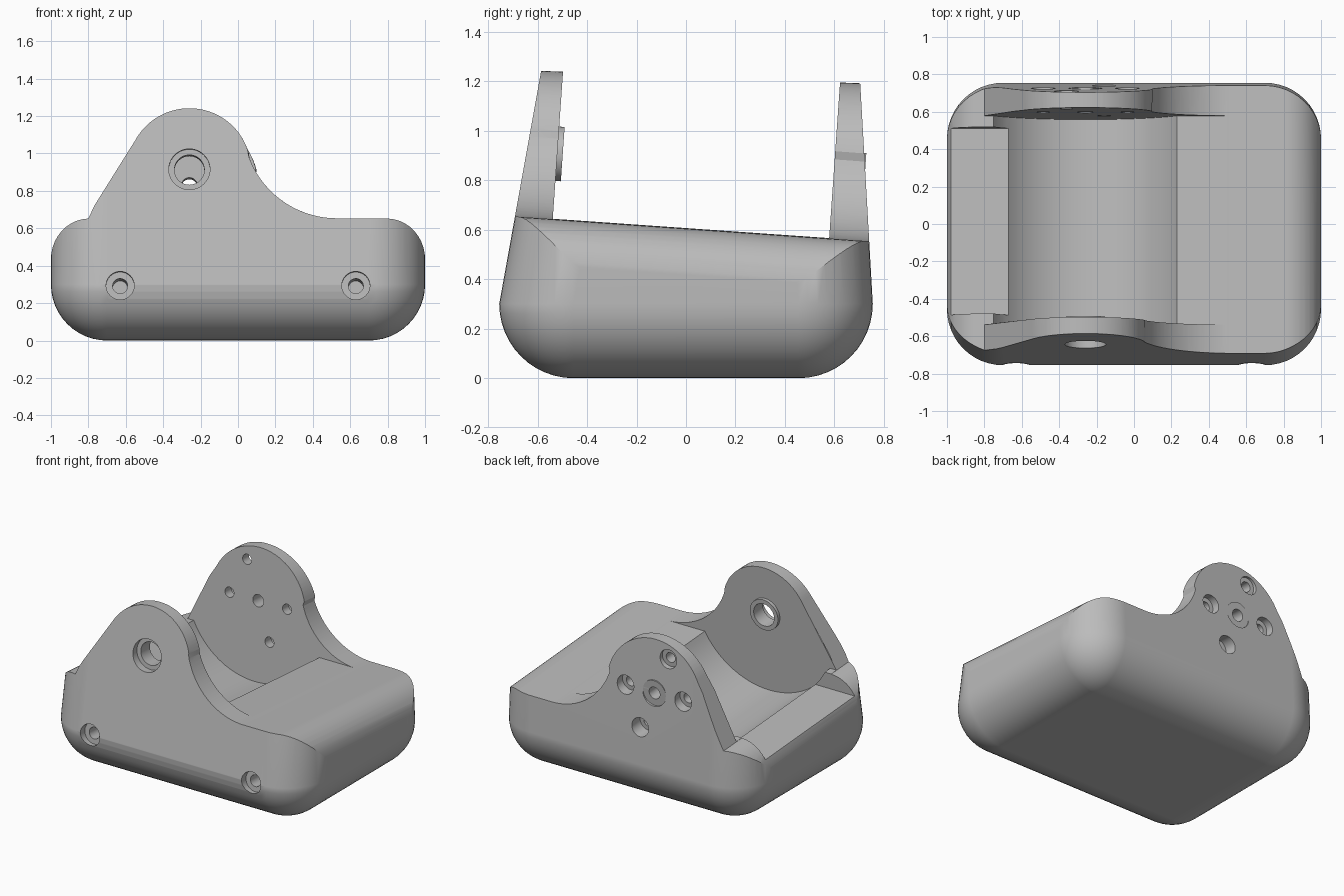
import bpy, bmesh
from math import sin, cos, pi, radians, acos, atan2, hypot
from mathutils import Matrix

cube = bpy.data.objects.get("Cube")
if cube:
    bpy.data.objects.remove(cube, do_unlink=True)

mat = bpy.data.materials.new("plain_grey")
mat.use_nodes = True
GREY = (0.5, 0.5, 0.5, 1)
mat.diffuse_color = GREY
mat.node_tree.nodes["Principled BSDF"].inputs["Base Color"].default_value = GREY

# Tilted working frame: z = 0 is the sloping deck, y is the pivot axis
TILT = Matrix.Translation((0, 0, 0.605)) @ Matrix.Rotation(radians(-4), 4, 'X')
AX, AZ = -0.26, 0.265          # pivot axis
INNER_F, INNER_B = -0.54, 0.58  # inner faces of the two cheeks


def loft(name, rings, matrix=None):
    """Closed solid through rings with equal point counts."""
    bm = bmesh.new()
    loops = [[bm.verts.new(p) for p in ring] for ring in rings]
    n = len(loops[0])
    for a, b in zip(loops, loops[1:]):
        for i in range(n):
            j = (i + 1) % n
            bm.faces.new((a[i], a[j], b[j], b[i]))
    bm.faces.new(loops[0][::-1])
    bm.faces.new(loops[-1])
    bmesh.ops.recalc_face_normals(bm, faces=bm.faces)
    if matrix:
        bm.transform(matrix)
    me = bpy.data.meshes.new(name)
    bm.to_mesh(me)
    bm.free()
    ob = bpy.data.objects.new(name, me)
    bpy.context.collection.objects.link(ob)
    return ob


def arc(cx, cz, r, a0, a1, n):
    return [(cx + r * cos(a0 + (a1 - a0) * i / n), cz + r * sin(a0 + (a1 - a0) * i / n))
            for i in range(n + 1)]


def prism(name, profile, y0, y1):
    return loft(name, [[(x, y, z) for x, z in profile] for y in (y0, y1)], TILT)


def rod(name, x, z, r, y0, y1):
    return prism(name, arc(x, z, r, 0, 2 * pi, 48)[:-1], y0, y1)


def boolean(target, tool, operation):
    mod = target.modifiers.new("cut", 'BOOLEAN')
    mod.operation, mod.solver, mod.object = operation, 'EXACT', tool
    bpy.context.view_layer.update()
    deps = bpy.context.evaluated_depsgraph_get()
    me = bpy.data.meshes.new_from_object(target.evaluated_get(deps))
    target.modifiers.clear()
    target.data = me
    bpy.data.objects.remove(tool, do_unlink=True)


def body_ring(z, inset, r, front=0, back=0):
    """Rounded rectangle at height z, with front and back walls leaning in."""
    hx, y0, y1 = 1 - inset, -0.755 + inset + front, 0.755 - inset - back
    pts = []
    for k, (x, y) in enumerate(((hx - r, y1 - r), (r - hx, y1 - r), (r - hx, y0 + r), (hx - r, y0 + r))):
        pts += [(px, py, z) for px, py in arc(x, y, r, k * pi / 2, (k + 1) * pi / 2, 12)]
    return pts


# Rounded tub, tall enough to contain the cheeks
R, TOP = 0.3, 1.5
rings = []
for i in range(13):
    a = max(i / 12 * pi / 2, 0.02)
    rings.append(body_ring(R * (1 - cos(a)) if i else 0, R * (1 - sin(a)), R * sin(a)))
rings.append(body_ring(TOP, 0, R, 0.18 * (TOP - R), 0.057 * (TOP - R)))
body = loft("cradle_body", rings)


def outline(r):
    """Front silhouette: rounded shoulders, round cheek, concave run-out."""
    dx, dz = -0.8 - AX, -AZ
    left = atan2(dz, dx) + 2 * pi - acos(r / hypot(dx, dz))
    rc = 0.83 - r
    cx, cz = 0.53, rc
    t = atan2(cz - AZ, cx - AX)
    return ([(-1.08, -1), (-1.002, -0.2)]
            + arc(-0.8, -0.2, 0.2, pi, pi / 2, 10)[1:]
            + arc(AX, AZ, r, left, t, 32)
            + arc(cx, cz, rc, t + pi, 1.5 * pi, 20)[1:]
            + arc(0.8, -0.2, 0.2, pi / 2, 0, 10)[:-1]
            + [(1.002, -0.2), (1.08, -1)])


envelope = loft("envelope", [[(x, y, z) for x, z in outline(r)]
                             for y, r in ((-1, 0.318), (1, 0.38))], TILT)
boolean(body, envelope, 'INTERSECT')

# Gap between the cheeks with a round trough below the deck
deck, tr = 0.0015, 0.557
half = acos((AZ - deck) / tr)
gap = ([(-1.3, 1.2), (-1.3, deck)] + arc(AX, AZ, tr, -pi / 2 - half, -pi / 2 + half, 40)
       + [(1.3, deck), (1.3, 1.2)])
boolean(body, prism("gap", gap, INNER_F, INNER_B), 'DIFFERENCE')

# Shallow side notch that opens the trough
notch = [(-1.3, -0.11), (-0.6, -0.11), (-0.6, 0.4), (-1.3, 0.4)]
boolean(body, prism("notch", notch, -0.48, 0.52), 'DIFFERENCE')

# Front cheek: inner boss, outer counterbore, pivot hole
boolean(body, rod("boss", AX, AZ, 0.11, INNER_F - 0.03, INNER_F + 0.022), 'UNION')
boolean(body, rod("counterbore", AX, AZ, 0.11, -1, -0.62), 'DIFFERENCE')
boolean(body, rod("pivot_hole", AX, AZ, 0.08, -1, -0.4), 'DIFFERENCE')

# Back cheek: centre seat with a hole, and four counterbored screw holes
boolean(body, rod("seat_cut", AX, AZ, 0.09, 0.706, 1), 'DIFFERENCE')
boolean(body, rod("seat", AX, AZ, 0.09, 0.64, 0.706), 'UNION')
boolean(body, rod("centre_hole", AX, AZ, 0.042, 0.4, 1), 'DIFFERENCE')
for dx, dz in ((-0.1, 0.26), (0.1, -0.26), (-0.225, 0), (0.225, 0)):
    boolean(body, rod("screw_head", AX + dx, AZ + dz, 0.065, 0.65, 1), 'DIFFERENCE')
    boolean(body, rod("screw_hole", AX + dx, AZ + dz, 0.035, 0.5, 1), 'DIFFERENCE')

# Front mounting holes
for x in (-0.63, 0.63):
    boolean(body, rod("bolt_head", x, -0.362, 0.075, -1, -0.68), 'DIFFERENCE')
    boolean(body, rod("bolt_hole", x, -0.362, 0.04, -1, -0.5), 'DIFFERENCE')

# Finish: one colour, smooth curves with crisp edges
body.data.materials.clear()
body.data.materials.append(mat)
for f in body.data.polygons:
    f.material_index = 0
for ob in bpy.context.selected_objects:
    ob.select_set(False)
body.select_set(True)
bpy.context.view_layer.objects.active = body
bpy.ops.object.shade_smooth_by_angle(angle=radians(25))
weighted = body.modifiers.new("weighted", 'WEIGHTED_NORMAL')
weighted.keep_sharp = True
